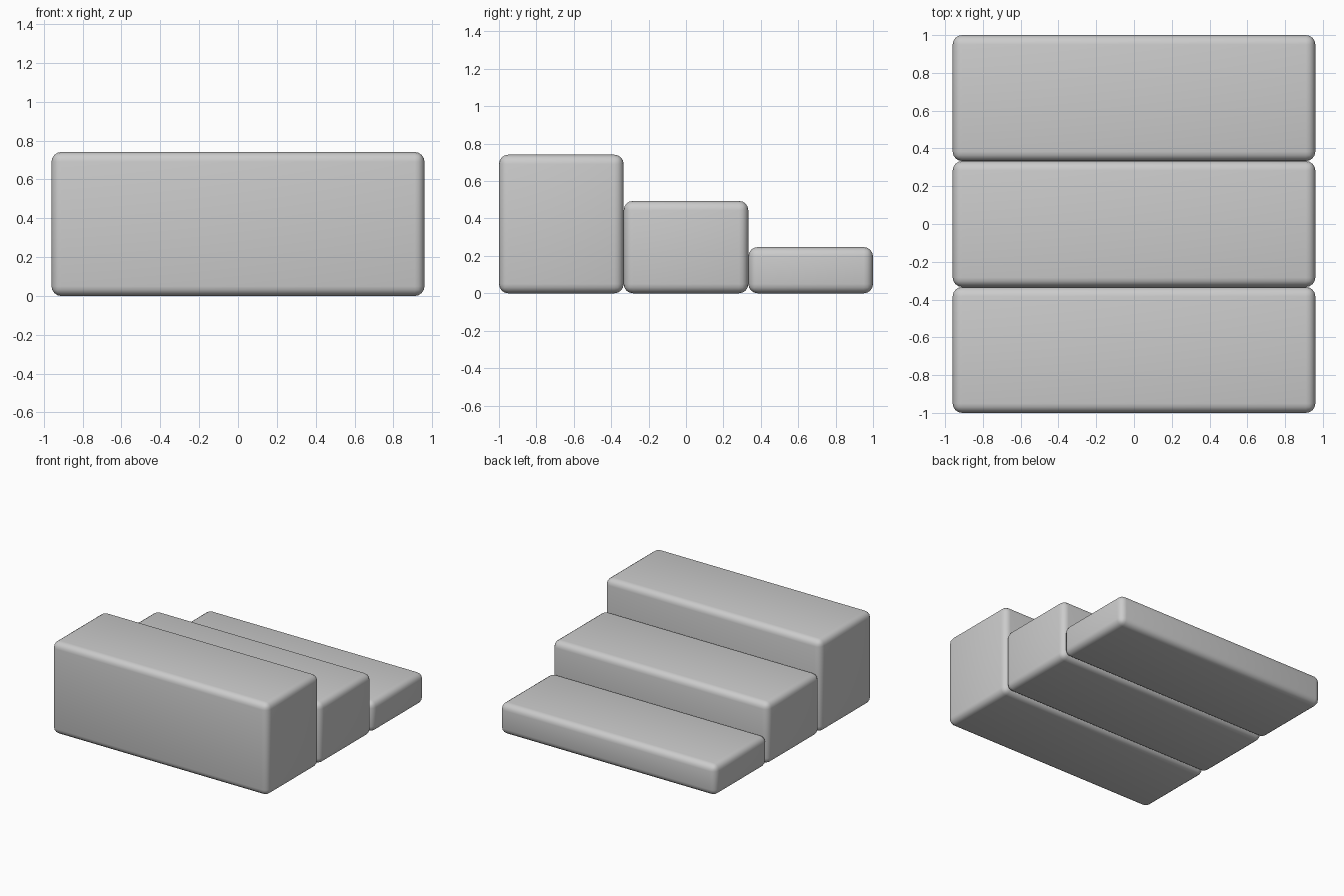
import bpy

if "Cube" in bpy.data.objects:
    bpy.data.objects.remove(bpy.data.objects["Cube"])

WIDTH = 1.92      # along x
DEPTH = 2 / 3     # tread depth along y
RISE = 0.247      # height gained per step
BEVEL = 0.05


def rounded_block(name, size, location):
    bpy.ops.mesh.primitive_cube_add(size=1, location=location)
    block = bpy.context.object
    block.name = name
    block.scale = size
    bpy.ops.object.transform_apply(location=False, rotation=False, scale=True)
    bevel = block.modifiers.new("rounded_edges", 'BEVEL')
    bevel.width = BEVEL
    bevel.segments = 4
    bpy.ops.object.shade_smooth()
    return block


# Three full-height blocks, tallest at the front, lowest at the back
for i, name in enumerate(("top_step", "middle_step", "bottom_step")):
    height = RISE * (3 - i)
    rounded_block(name, (WIDTH, DEPTH, height),
                  (0, (i - 1) * DEPTH, height / 2))
